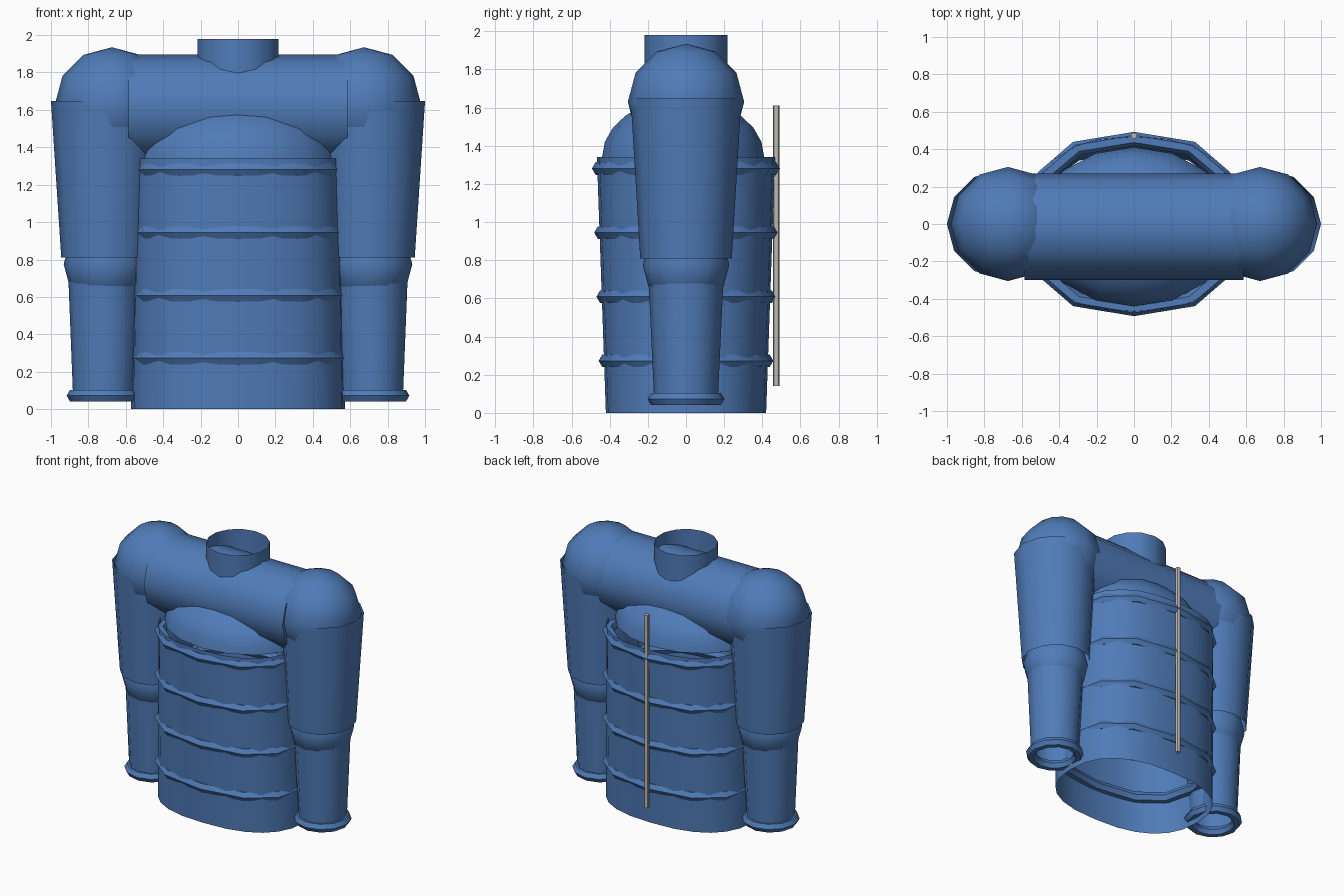
import bpy, bmesh, math
from mathutils import Matrix

cube = bpy.data.objects.get("Cube")
if cube:
    bpy.data.objects.remove(cube, do_unlink=True)


def make_material(name, color):
    mat = bpy.data.materials.new(name)
    mat.use_nodes = True
    mat.diffuse_color = color
    mat.node_tree.nodes["Principled BSDF"].inputs["Base Color"].default_value = color
    return mat


BLUE = make_material("blue_cloth", (0.08, 0.2, 0.48, 1))
METAL = make_material("zip_metal", (0.5, 0.49, 0.46, 1))


def finish(name, bm, mat=BLUE):
    bmesh.ops.recalc_face_normals(bm, faces=bm.faces)
    mesh = bpy.data.meshes.new(name)
    bm.to_mesh(mesh)
    bm.free()
    mesh.materials.append(mat)
    obj = bpy.data.objects.new(name, mesh)
    bpy.context.collection.objects.link(obj)
    bpy.ops.object.select_all(action='DESELECT')
    obj.select_set(True)
    bpy.context.view_layer.objects.active = obj
    bpy.ops.object.shade_smooth_by_angle(angle=math.radians(45))
    return obj


def squash(v, power):
    return math.copysign(abs(v) ** power, v) if abs(v) > 1e-6 else 0.0


def loft(bm, rings, segments, power=1.0, closed=False):
    """Skin a stack of rings (x, y, z, radius_x, radius_y), front vertex first."""
    loops = []
    for x, y, z, rx, ry in rings:
        angles = [2 * math.pi * i / segments for i in range(segments)]
        loops.append([bm.verts.new((x + rx * squash(math.sin(a), power),
                                    y - ry * squash(math.cos(a), power), z))
                      for a in angles])
    pairs = list(zip(loops, loops[1:]))
    if closed:
        pairs.append((loops[-1], loops[0]))
    for low, high in pairs:
        for i in range(segments):
            j = (i + 1) % segments
            bm.faces.new((low[i], low[j], high[j], high[i]))
    return loops


def tube(name, rings, segments, power=1.0):
    bm = bmesh.new()
    loft(bm, rings, segments, power)
    return finish(name, bm)


def band(name, x, y, z, rx, ry, thick, power=1.0, sides=6):
    """Elliptical ring with a hexagonal section."""
    bm = bmesh.new()
    rings = []
    for i in range(sides):
        a = 2 * math.pi * i / sides
        grow = thick * math.cos(a)
        rings.append((x, y, z + thick * math.sin(a), rx + grow, ry + grow))
    loft(bm, rings, 12, power, closed=True)
    return finish(name, bm)


def ball(name, x, z, radius):
    bm = bmesh.new()
    bmesh.ops.create_uvsphere(bm, u_segments=12, v_segments=6, radius=radius,
                              matrix=Matrix.Translation((x, 0, z)))
    return finish(name, bm)


def rod(name, radius, length, segments, matrix, mat=BLUE, caps=True):
    bm = bmesh.new()
    bmesh.ops.create_cone(bm, cap_ends=caps, segments=segments, radius1=radius,
                          radius2=radius, depth=length, matrix=matrix)
    return finish(name, bm, mat)


# Torso: open rounded-oval tube that narrows sideways and deepens upward
POWER = 0.81
TOP = 1.34


def torso_radii(z):
    t = z / TOP
    return 0.572 - 0.022 * t, 0.42 + 0.047 * t


tube("torso", [(0, 0, z, *torso_radii(z)) for z in (0, TOP)], 24, POWER)

# Raised bands around the torso
for i in range(4):
    z = 0.273 + 0.336 * i
    rx, ry = torso_radii(z)
    band(f"torso_band_{i + 1}", 0, 0, z, rx - 0.017, ry - 0.01, 0.038, POWER)

# Chest dome rising from the torso into the shoulders
bm = bmesh.new()
steps = [math.radians(15 * i) for i in range(6)]
loops = loft(bm, [(0, -0.015, TOP + 0.31 * math.sin(a), 0.535 * math.cos(a),
                   0.425 * math.cos(a)) for a in steps], 16)
bm.faces.new(loops[-1])
finish("chest_dome", bm)

# Shoulder yoke lying across the top, and the open collar
rod("shoulder_yoke", 0.285, 1.17, 12,
    Matrix.Translation((0, -0.015, 1.61)) @ Matrix.Rotation(math.pi / 2, 4, 'Y'))
tube("collar", [(0, 0, z, 0.222, 0.218) for z in (1.72, 1.98)], 14)

# Arms
for side, s in (("left", 1), ("right", -1)):
    ball(f"{side}_shoulder", s * 0.674, 1.63, 0.305)
    tube(f"{side}_upper_sleeve", [(s * 0.705, 0, 0.81, 0.24, 0.24),
                                  (s * 0.71, 0, 1.647, 0.29, 0.29)], 12)
    ball(f"{side}_elbow", s * 0.705, 0.775, 0.227)
    tube(f"{side}_lower_sleeve", [(s * 0.715, 0, 0.07, 0.167, 0.167),
                                  (s * 0.71, 0, 0.775, 0.2, 0.2)], 12)
    band(f"{side}_cuff", s * 0.715, 0, 0.072, 0.165, 0.165, 0.036)

# Metal zip running down the back
rod("back_zip", 0.017, 1.47, 8, Matrix.Translation((0, 0.472, 0.875)), METAL)
